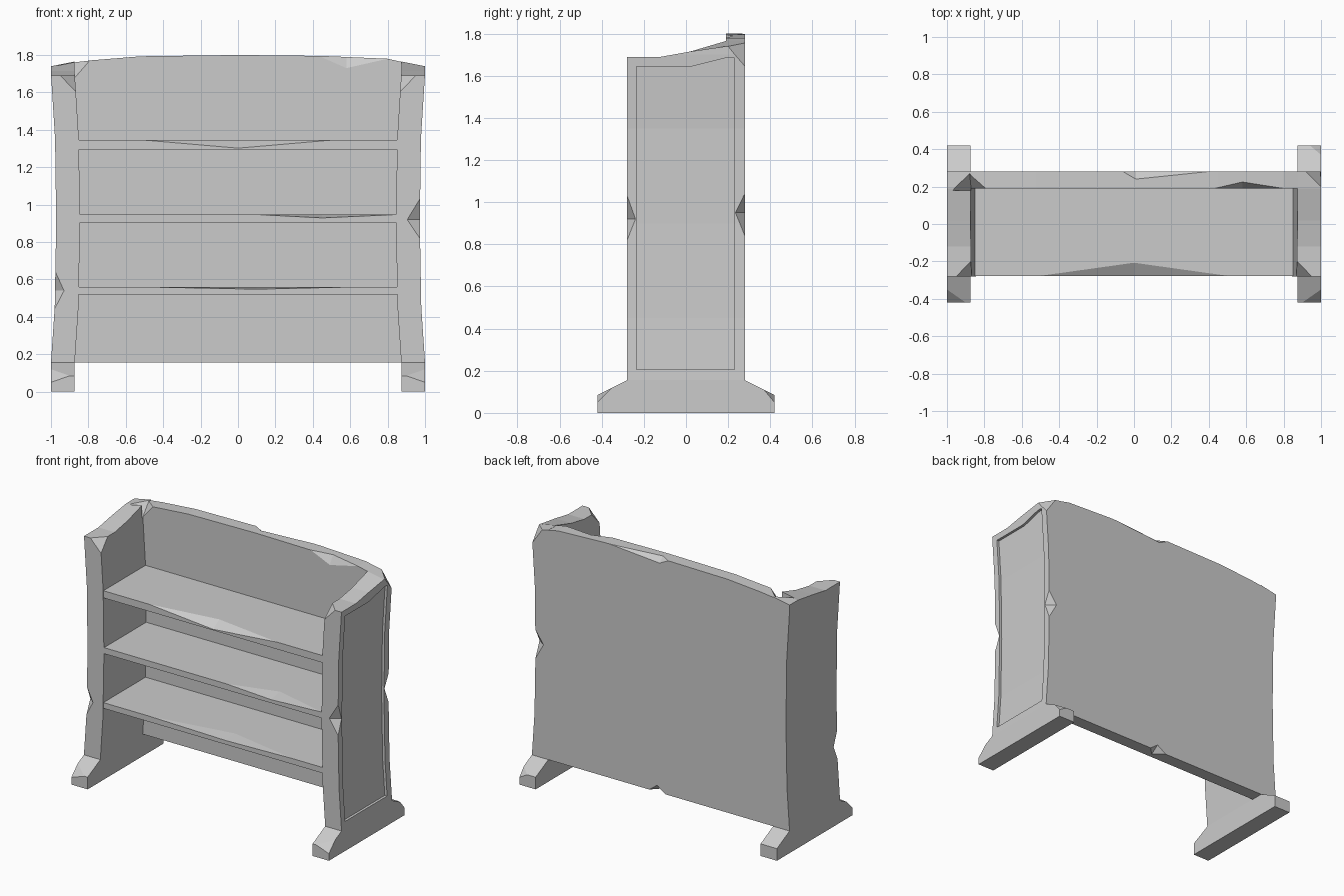
import bpy, bmesh
from mathutils import Vector

if "Cube" in bpy.data.objects:
    bpy.data.objects.remove(bpy.data.objects["Cube"], do_unlink=True)

grey = bpy.data.materials.new("plain grey")
grey.use_nodes = True
grey.diffuse_color = (0.6, 0.6, 0.6, 1)
grey.node_tree.nodes["Principled BSDF"].inputs["Base Color"].default_value = (0.6, 0.6, 0.6, 1)

FRONT, BACK, PANEL = -0.28, 0.28, 0.19
WAIST = [(0.155, 0), (0.45, 0.02), (0.9, 0.028), (1.35, 0.022), (1.7, 0)]


def finish(bm, name):
    bmesh.ops.recalc_face_normals(bm, faces=bm.faces)
    mesh = bpy.data.meshes.new(name)
    bm.to_mesh(mesh)
    bm.free()
    mesh.materials.append(grey)
    obj = bpy.data.objects.new(name, mesh)
    bpy.context.collection.objects.link(obj)
    return obj


def extrude(points, offset):
    bm = bmesh.new()
    face = bm.faces.new([bm.verts.new(p) for p in points])
    new = bmesh.ops.extrude_face_region(bm, geom=[face])["geom"]
    bmesh.ops.translate(bm, vec=offset, verts=[v for v in new if isinstance(v, bmesh.types.BMVert)])
    return bm


def pinch(z):
    """How far the sides draw in at a height."""
    for (z0, a), (z1, b) in zip(WAIST, WAIST[1:]):
        if z0 <= z <= z1:
            return a + (b - a) * (z - z0) / (z1 - z0)
    return 0


def side_slab(name, profile, x0, x1, s):
    """Extrude a (y, z) profile across x, then bend it inwards at the waist."""
    bm = extrude([(x0, y, z) for y, z in profile], (x1 - x0, 0, 0))
    for z, _ in WAIST:
        bmesh.ops.bisect_plane(bm, geom=bm.verts[:] + bm.edges[:] + bm.faces[:],
                               plane_co=(0, 0, z), plane_no=(0, 0, 1))
    for v in bm.verts:
        if v.co.x > 0.95 and v.co.y > 0.1 and v.co.z > 1.72:
            v.co.z -= 0.025
        v.co.x = s * (v.co.x - pinch(v.co.z))
    return finish(bm, name)


def cut(obj, cutter):
    cutter.hide_render = True
    mod = obj.modifiers.new("cut", "BOOLEAN")
    mod.operation, mod.solver, mod.object = "DIFFERENCE", "EXACT", cutter
    bpy.context.view_layer.objects.active = obj
    bpy.ops.object.modifier_apply(modifier=mod.name)
    bpy.data.objects.remove(cutter, do_unlink=True)


def cut_hull(obj, points):
    bm = bmesh.new()
    for p in points:
        bm.verts.new(p)
    bmesh.ops.convex_hull(bm, input=bm.verts)
    cut(obj, finish(bm, "chip_cutter"))


def edge_chip(obj, e1, e2, f, s):
    """V-shaped notch: edge ends e1, e2 and its reach f, s on the two faces."""
    e1, e2, f, s = map(Vector, (e1, e2, f, s))
    mid = (e1 + e2) / 2
    outer = mid + (mid - (f + s) / 2) * 3
    cut_hull(obj, [e1, e2, f + (f - s) * 0.4, s + (s - f) * 0.4, outer])


def corner_chip(obj, corner, a, b, c):
    """Slice a corner off through points on its three edges."""
    corner, a, b, c = map(Vector, (corner, a, b, c))
    g = (a + b + c) / 3
    cut_hull(obj, [g + (p - g) * 2 for p in (a, b, c)] + [g + (corner - g) * 2])


# Side uprights with feet and a recessed outer panel
half = [(-0.42, 0), (-0.42, 0.085), (FRONT, 0.155), (FRONT, 1.69)]
top = [(-0.12, 1.69), (0.02, 1.715), (PANEL, 1.765), (BACK, 1.765)]
outline = half + top + [(BACK, 0.155), (0.42, 0.085), (0.42, 0)]
recess = [(-0.235, 0.205), (-0.235, 1.645), (0.03, 1.645), (0.19, 1.685), (0.23, 1.685), (0.23, 0.205)]
sides = {}
for s, name in ((1, "left"), (-1, "right")):
    side = sides[s] = side_slab(name + "_side", outline, 0.873, 1.0, s)
    cut(side, side_slab("recess_cutter", recess, 0.982, 1.1, s))
    # chipped inner top corner of the front post
    corner_chip(side, (s * 0.873, FRONT, 1.69), (s * 0.95, FRONT, 1.69),
                (s * 0.873, -0.2, 1.69), (s * 0.873, FRONT, 1.61))
    # worn front toe
    corner_chip(side, (s, -0.42, 0.085), (s * 0.9, -0.42, 0.085),
                (s, -0.35, 0.12), (s, -0.42, 0.05))

# Chips along the uprights
edge_chip(sides[1], (0.972, FRONT, 0.82), (0.972, FRONT, 1.03), (0.905, FRONT, 0.92), (0.972, -0.24, 0.92))
edge_chip(sides[1], (0.972, BACK, 0.84), (0.972, BACK, 1.04), (0.91, BACK, 0.95), (0.972, 0.235, 0.95))
edge_chip(sides[-1], (-0.982, FRONT, 0.44), (-0.976, FRONT, 0.64), (-0.93, FRONT, 0.54), (-0.978, -0.24, 0.54))
corner_chip(sides[1], (1, BACK, 1.74), (1, 0.2, 1.74), (0.92, BACK, 1.755), (1, BACK, 1.64))
corner_chip(sides[1], (1, 0.42, 0.085), (0.94, 0.42, 0.085), (1, 0.37, 0.11), (1, 0.42, 0.05))

# Back panel with a gently arched top
arch = [(-0.88, 1.76), (-0.78, 1.772), (-0.52, 1.793), (0, 1.8), (0.45, 1.795), (0.8, 1.78), (0.88, 1.762)]
flank = [(0.88 - pinch(z), z) for z, _ in reversed(WAIST)]
rim = arch + flank + [(-x, z) for x, z in reversed(flank)]
back = finish(extrude([(x, PANEL, z) for x, z in rim], (0, BACK - PANEL, 0)), "back_panel")
edge_chip(back, (0.43, PANEL, 1.796), (0.8, PANEL, 1.78), (0.58, PANEL, 1.73), (0.58, 0.225, 1.79))
edge_chip(back, (-0.06, BACK, 1.8), (0.4, BACK, 1.796), (0.01, BACK, 1.765), (0.01, 0.24, 1.8))
edge_chip(back, (-0.04, BACK, 0.155), (0.09, BACK, 0.155), (0.03, BACK, 0.2), (0.03, 0.22, 0.155))

# Broken corner where the back panel meets the right side
for part in (back, sides[-1]):
    cut_hull(part, [(-0.88, BACK, 1.775), (-0.99, 0.18, 1.76), (-0.77, 0.18, 1.785),
                    (-0.87, 0.18, 1.67), (-0.88, 0.2, 1.85)])

# Shelves, each with a long worn notch: bottom, top, notch start, end, centre, depth
for name, z0, z1, a, b, c, dz, dy in (("lower", 0.52, 0.56, -0.5, 0.62, 0.1, 0.012, 0.1),
                                      ("middle", 0.905, 0.947, 0.1, 0.85, 0.45, 0.018, 0.1),
                                      ("upper", 1.295, 1.345, -0.5, 0.5, 0.0, 0.043, 0.07)):
    y = FRONT + 0.003
    bm = extrude([(-0.88, y, z0), (0.88, y, z0), (0.88, y, z1), (-0.88, y, z1)], (0, 0.48, 0))
    shelf = finish(bm, name + "_shelf")
    edge_chip(shelf, (a, y, z1), (b, y, z1), (c, y, z1 - dz), (c, y + dy, z1))
